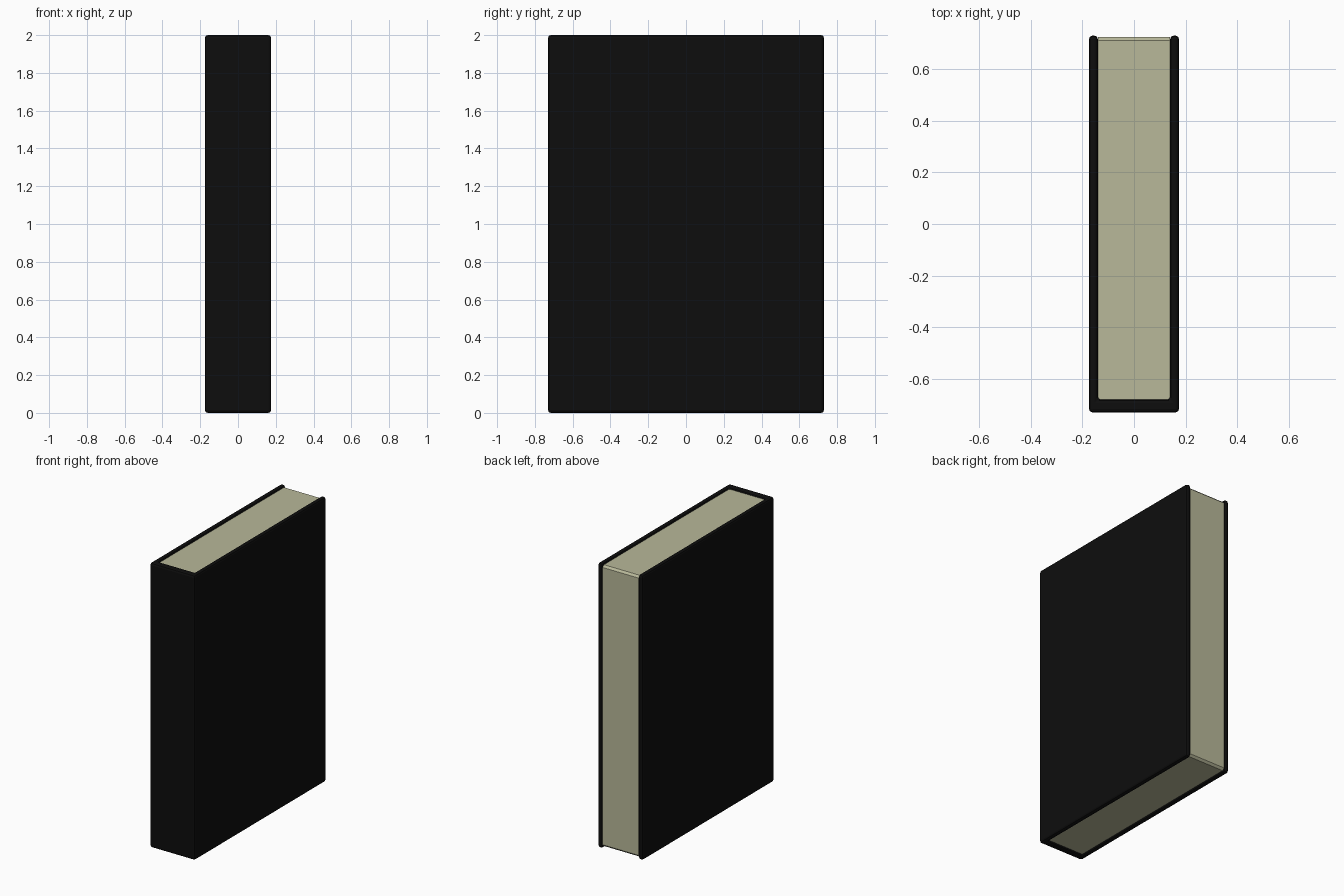
import bpy, bmesh

if "Cube" in bpy.data.objects:
    bpy.data.objects.remove(bpy.data.objects["Cube"])


def material(name, rgb):
    m = bpy.data.materials.new(name)
    m.diffuse_color = (*rgb, 1)
    m.use_nodes = True
    m.node_tree.nodes["Principled BSDF"].inputs["Base Color"].default_value = m.diffuse_color
    return m


def extruded(name, outline, z0, z1, mat):
    """Closed prism from a counter-clockwise xy outline."""
    bm = bmesh.new()
    face = bm.faces.new([bm.verts.new((x, y, z0)) for x, y in outline])
    ext = bmesh.ops.extrude_face_region(bm, geom=[face], use_keep_orig=True)
    top = [g for g in ext["geom"] if isinstance(g, bmesh.types.BMVert)]
    bmesh.ops.translate(bm, verts=top, vec=(0, 0, z1 - z0))
    bmesh.ops.recalc_face_normals(bm, faces=bm.faces)
    mesh = bpy.data.meshes.new(name)
    bm.to_mesh(mesh)
    bm.free()
    mesh.materials.append(mat)
    ob = bpy.data.objects.new(name, mesh)
    bpy.context.collection.objects.link(ob)
    return ob


black = material("cover_black", (0.004, 0.004, 0.004))
cream = material("page_cream", (0.48, 0.48, 0.32))

W, D, H = 0.175, 0.73, 2.0      # half width, half depth, height
IN_X, IN_Y = 0.14, -0.68        # inner faces of boards and spine

# Cover: spine and two boards as one U profile, with softened edges
cover = extruded("cover", [(-W, -D), (W, -D), (W, D), (IN_X, D), (IN_X, IN_Y),
                           (-IN_X, IN_Y), (-IN_X, D), (-W, D)], 0, H, black)
bev = cover.modifiers.new("soft_edges", 'BEVEL')
bev.width = 0.014
bev.segments = 2
bev.limit_method = 'ANGLE'

# Page block: side profile with chamfered fore-edge, spanning between boards
c, z0, z1, y1 = 0.014, 0.012, H - 0.012, 0.725
profile = [(IN_Y, z0), (y1 - c, z0), (y1, z0 + c), (y1, z1 - c), (y1 - c, z1), (IN_Y, z1)]
pages = extruded("pages", profile, -IN_X, IN_X, cream)
# profile was drawn as (y, z) extruded along x: cycle the axes
for v in pages.data.vertices:
    a, b, d = v.co
    v.co = (d, a, b)
